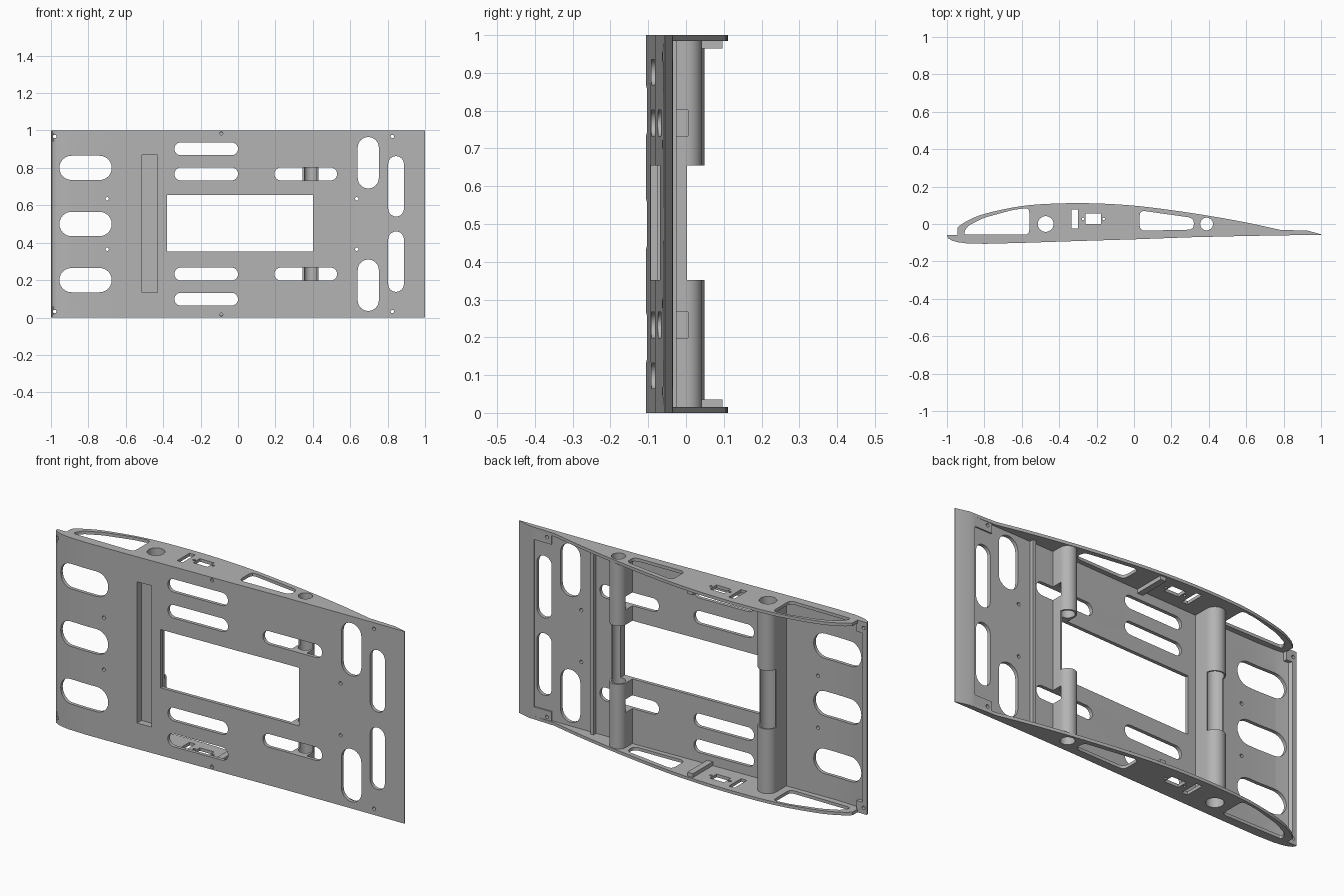
import bpy, bmesh, math
from mathutils import Vector

cube = bpy.data.objects.get("Cube")
if cube:
    bpy.data.objects.remove(cube)

grey = bpy.data.materials.new("matte grey")
grey.use_nodes = True
grey.diffuse_color = (0.46, 0.46, 0.46, 1)
grey.node_tree.nodes["Principled BSDF"].inputs["Base Color"].default_value = (0.46, 0.46, 0.46, 1)


def prism(name, pts, lo, hi, axis="z"):
    """Extrude a flat outline along z (x, y points) or along y (x, z points)."""
    bm = bmesh.new()
    place = (lambda p: (p[0], p[1], lo)) if axis == "z" else (lambda p: (p[0], lo, p[1]))
    face = bm.faces.new([bm.verts.new(place(p)) for p in pts])
    grown = bmesh.ops.extrude_face_region(bm, geom=[face])["geom"]
    move = Vector((0, 0, hi - lo)) if axis == "z" else Vector((0, hi - lo, 0))
    bmesh.ops.translate(bm, vec=move, verts=[g for g in grown if isinstance(g, bmesh.types.BMVert)])
    bmesh.ops.recalc_face_normals(bm, faces=bm.faces)
    mesh = bpy.data.meshes.new(name)
    bm.to_mesh(mesh)
    bm.free()
    ob = bpy.data.objects.new(name, mesh)
    bpy.context.collection.objects.link(ob)
    mesh.materials.append(grey)
    return ob


def box(name, x0, x1, y0, y1, z0, z1):
    return prism(name, [(x0, y0), (x1, y0), (x1, y1), (x0, y1)], z0, z1)


def arc(cx, cy, r, a0=0, a1=360, n=32):
    count = n if a1 - a0 == 360 else n + 1
    angles = [math.radians(a0 + (a1 - a0) * i / n) for i in range(count)]
    return [(cx + r * math.cos(a), cy + r * math.sin(a)) for a in angles]


def stadium(x0, x1, z0, z1):
    r = min(x1 - x0, z1 - z0) / 2
    if x1 - x0 > z1 - z0:
        return arc(x1 - r, z0 + r, r, -90, 90, 12) + arc(x0 + r, z0 + r, r, 90, 270, 12)
    return arc(x0 + r, z1 - r, r, 0, 180, 12) + arc(x0 + r, z0 + r, r, 180, 360, 12)


def rounded(pts, r):
    """Round every corner of an outline."""
    out = []
    for i, p in enumerate(pts):
        p, a, b = Vector(p), Vector(pts[i - 1]), Vector(pts[(i + 1) % len(pts)])
        s = p + (a - p).normalized() * min(r, (a - p).length * 0.45)
        e = p + (b - p).normalized() * min(r, (b - p).length * 0.45)
        out += [tuple(s * (1 - t) ** 2 + p * 2 * t * (1 - t) + e * t * t) for t in (0, 0.25, 0.5, 0.75, 1)]
    return out


def spline(pts, n=4):
    """Catmull-Rom curve through the points."""
    p = [Vector(q) for q in [pts[0], *pts, pts[-1]]]
    out = []
    for a, b, c, d in zip(p, p[1:], p[2:], p[3:]):
        for i in range(n):
            t = i / n
            q = b * 2 + (c - a) * t + (a * 2 - b * 5 + c * 4 - d) * t * t + (b * 3 - a - c * 3 + d) * t ** 3
            out.append(tuple(q / 2))
    return out + [pts[-1]]


def cut(ob, cutters):
    for c in cutters:
        c.hide_render = True
        mod = ob.modifiers.new("cut", "BOOLEAN")
        mod.operation, mod.solver, mod.object = "DIFFERENCE", "EXACT", c
    bpy.context.view_layer.update()
    mesh = bpy.data.meshes.new_from_object(ob.evaluated_get(bpy.context.evaluated_depsgraph_get()))
    ob.modifiers.clear()
    ob.data = mesh


def both(z0, z1):
    return [(z0, z1), (1 - z1, 1 - z0)]


# Lower skin: curved plate with a thick trailing strip and a leading lip
outer = [(-0.945, -0.097), (-0.9, -0.103), (-0.8, -0.106), (-0.6, -0.101), (-0.3, -0.091),
         (0, -0.082), (0.3, -0.071), (0.6, -0.064), (0.9, -0.059)]
inner = [(x, y + 0.018) for x, y in outer]
lip = [(-0.965, -0.076), (-0.975, -0.06), (-1, -0.06), (-0.995, -0.074), (-0.975, -0.088)]
strip = [(1, -0.058), (1, -0.055), (0.93, -0.036), (0.9, -0.035)]
skin = prism("lower_skin", lip + outer + strip + inner[::-1], 0, 1)

# Openings through the skin
slots = [prism("slot_cutter", stadium(-0.955, -0.675, 0.435, 0.565), -0.3, 0.005, "y")]
for x0, x1, z0, z1 in [(-0.955, -0.675, 0.735, 0.865), (-0.34, 0, 0.868, 0.936), (-0.34, 0, 0.733, 0.802),
                       (0.195, 0.53, 0.733, 0.802), (0.64, 0.753, 0.69, 0.965), (0.803, 0.887, 0.54, 0.863)]:
    for a, b in both(z0, z1):
        slots.append(prism("slot_cutter", stadium(x0, x1, a, b), -0.3, 0.005, "y"))
window = box("window_cutter", -0.38, 0.4, -0.3, 0.3, 0.352, 0.655)
recess = box("recess_cutter", -0.512, -0.43, -0.3, -0.062, 0.135, 0.87)
holes = []
for x, z in [(-0.7, 0.635), (0.635, 0.635), (-0.09, 0.985), (0.825, 0.968), (-0.98, 0.968)]:
    for zz in (z, 1 - z):
        holes.append(prism("screw_cutter", arc(x, zz, 0.009, n=16), -0.3, -0.02, "y"))
cut(skin, slots + [window, recess] + holes)

# Spar sleeves: bored posts, opened to half height in the middle bay
middle = box("middle_cutter", -0.9, 0.9, 0.002, 0.3, 0.352, 0.655)
parts, bores = [skin], []
for name, x, r, bore, base in [("front_spar_sleeve", -0.472, 0.049, 0.042, -0.082),
                               ("rear_spar_sleeve", 0.388, 0.043, 0.034, -0.056)]:
    post = prism(name, [(x - r, base), (x + r, base)] + arc(x, 0, r, 0, 180, 24), 0.008, 0.992)
    bores.append(prism("bore_cutter", arc(x, 0, bore), -0.2, 1.2))
    cut(post, [bores[-1], middle, recess, window] + (slots if x > 0 else []))
    parts.append(post)

# End ribs with lightening holes
upper = spline([(-0.945, -0.02), (-0.9, 0.012), (-0.8, 0.054), (-0.6, 0.096), (-0.4, 0.11), (-0.2, 0.11),
                (0, 0.098), (0.2, 0.074), (0.4, 0.044), (0.6, 0.008), (0.78, -0.031)]) + [(0.9, -0.035)]
outlines = [
    rounded([(-0.915, -0.057), (-0.56, -0.057), (-0.56, 0.087), (-0.65, 0.075), (-0.8, 0.034), (-0.89, -0.01)], 0.025),
    rounded([(0.03, -0.036), (0.32, -0.03), (0.32, 0.032), (0.03, 0.073)], 0.03),
    [(-0.333, -0.025), (-0.3, -0.025), (-0.3, 0.077), (-0.333, 0.077)],
    [(-0.258, 0), (-0.176, 0), (-0.176, 0.055), (-0.258, 0.055)],
    arc(-0.272, 0.027, 0.007, n=12), arc(-0.162, 0.027, 0.007, n=12)]
rib_cutters = [prism("rib_cutter", o, -0.2, 1.2) for o in outlines]
for side, z in (("bottom", both(0, 0.016)[0]), ("top", both(0, 0.016)[1])):
    rib = prism(side + "_rib", inner + upper[::-1], *z)
    cut(rib, rib_cutters + bores)
    parts.append(rib)

# Rib stiffeners, trailing pads and leading tabs at each end
for side, i in (("bottom", 0), ("top", 1)):
    parts.append(box(side + "_rib_stiffener", -0.107, -0.075, -0.075, 0.096, *both(0.01, 0.036)[i]))
    pad = box(side + "_trailing_pad", 0.8, 0.905, -0.05, -0.035, *both(0, 0.065)[i])
    tab = box(side + "_leading_tab", -0.992, -0.94, -0.08, -0.06, *both(0, 0.06)[i])
    for ob in (pad, tab):
        cut(ob, holes)
        parts.append(ob)

# Long low ridge behind the rear spar
parts.append(box("skin_ridge", 0.55, 0.568, -0.052, -0.025, 0.01, 0.99))

# Remove helpers and finish shading
for ob in slots + holes + bores + rib_cutters + [window, recess, middle]:
    bpy.data.objects.remove(ob)
bpy.ops.object.select_all(action="DESELECT")
for ob in parts:
    ob.select_set(True)
bpy.context.view_layer.objects.active = skin
bpy.ops.object.shade_smooth_by_angle(angle=math.radians(25))
